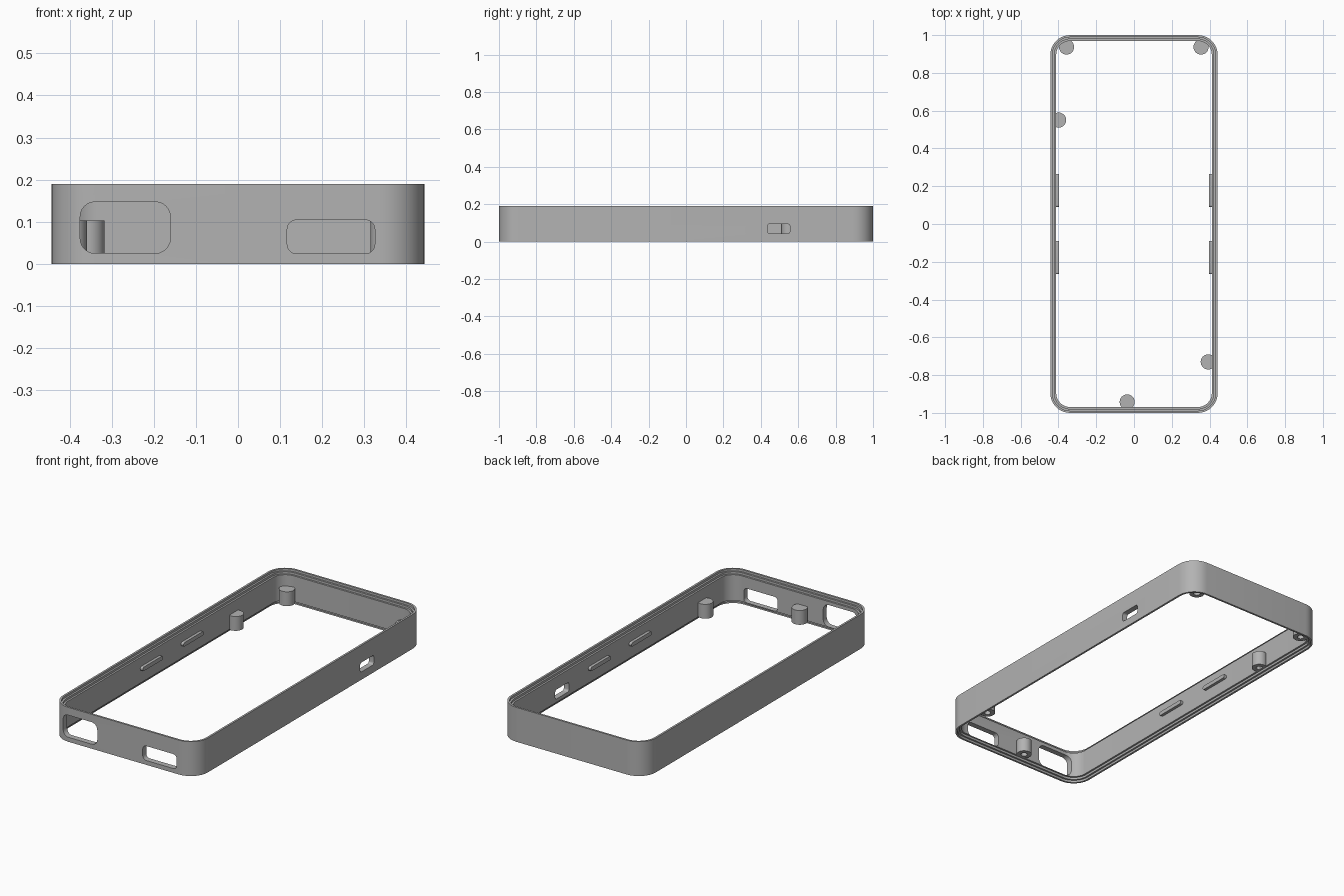
import bpy, bmesh
from math import cos, sin, pi
from mathutils import Matrix, Vector

if "Cube" in bpy.data.objects:
    bpy.data.objects.remove(bpy.data.objects["Cube"])

grey = bpy.data.materials.new("plain grey")
grey.use_nodes = True
colour = (0.45, 0.45, 0.45, 1)
grey.diffuse_color = colour
grey.node_tree.nodes["Principled BSDF"].inputs["Base Color"].default_value = colour

HALF_X, HALF_Y, HEIGHT, CORNER = 0.443, 1.0, 0.19, 0.105


def rounded_rect(hx, hy, r, steps=10):
    """Counter-clockwise outline of a rectangle with round corners."""
    pts = []
    for k, (sx, sy) in enumerate([(1, 1), (-1, 1), (-1, -1), (1, -1)]):
        for i in range(steps + 1):
            a = (k + i / steps) * pi / 2
            pts.append((sx * (hx - r) + r * cos(a), sy * (hy - r) + r * sin(a)))
    return pts


def make(name, bm):
    bmesh.ops.recalc_face_normals(bm, faces=bm.faces)
    mesh = bpy.data.meshes.new(name)
    bm.to_mesh(mesh)
    bm.free()
    mesh.materials.append(grey)
    obj = bpy.data.objects.new(name, mesh)
    bpy.context.collection.objects.link(obj)
    return obj


def select_only(obj):
    bpy.ops.object.select_all(action="DESELECT")
    obj.select_set(True)
    bpy.context.view_layer.objects.active = obj


def bridge(bm, a, b):
    for i in range(len(a)):
        j = (i + 1) % len(a)
        bm.faces.new((a[i], a[j], b[j], b[i]))


def cut(obj, cutter):
    cutter.hide_render = True
    select_only(obj)
    mod = obj.modifiers.new("cut", "BOOLEAN")
    mod.operation, mod.solver, mod.object = "DIFFERENCE", "EXACT", cutter
    bpy.ops.object.modifier_apply(modifier=mod.name)
    bpy.data.objects.remove(cutter)


def slab(name, hx, hy, r, depth, matrix):
    """Rounded rectangle extruded along its own z, then placed."""
    bm = bmesh.new()
    outline = rounded_rect(hx, hy, r, 6)
    low, high = ([bm.verts.new((x, y, z)) for x, y in outline] for z in (-depth / 2, depth / 2))
    bridge(bm, low, high)
    bm.faces.new(low)
    bm.faces.new(high)
    bm.transform(matrix)
    return make(name, bm)


def smooth(obj):
    select_only(obj)
    bpy.ops.object.shade_smooth_by_angle(angle=0.5)


# Frame: wall section with stepped rims, swept round the outline (inset, height)
section = [(0, 0), (0, HEIGHT), (0.011, HEIGHT), (0.011, 0.178), (0.021, 0.178), (0.021, 0.166),
           (0.031, 0.166), (0.031, 0.024), (0.021, 0.024), (0.021, 0.012), (0.011, 0.012), (0.011, 0)]
bm = bmesh.new()
loops = [[bm.verts.new((x, y, z)) for x, y in rounded_rect(HALF_X - d, HALF_Y - d, CORNER - d)]
         for d, z in section]
for a, b in zip(loops, loops[1:] + loops[:1]):
    bridge(bm, a, b)
frame = make("frame", bm)

# Port openings in the front wall and a small slot in the left wall
facing_front = Matrix.Rotation(pi / 2, 4, "X")
facing_side = Matrix.Rotation(pi / 2, 4, "Z") @ facing_front
for x, z, hx, hz, r in [(-0.268, 0.086, 0.107, 0.061, 0.035), (0.221, 0.064, 0.104, 0.04, 0.022)]:
    cut(frame, slab("port_cutter", hx, hz, r, 0.2, Matrix.Translation((x, -HALF_Y, z)) @ facing_front))
cut(frame, slab("slot_cutter", 0.06, 0.026, 0.012, 0.2,
                Matrix.Translation((HALF_X, 0.495, 0.069)) @ facing_side))
smooth(frame)


def cylinder(name, x, y, z0, z1, r):
    bm = bmesh.new()
    bmesh.ops.create_cone(bm, cap_ends=True, segments=32, radius1=r, radius2=r, depth=z1 - z0,
                          matrix=Matrix.Translation((x, y, (z0 + z1) / 2)))
    return make(name, bm)


# Screw posts, each with a blind hole from below
posts = {"back_right": (-0.357, 0.937), "back_left": (0.355, 0.937), "side_right": (-0.399, 0.55),
         "side_left": (0.393, -0.73), "front": (-0.036, -0.942)}
for name, (x, y) in posts.items():
    post = cylinder(name + "_post", x, y, 0.024, 0.103, 0.04)
    cut(post, cylinder("hole_cutter", x, y, -0.02, 0.08, 0.017))
    smooth(post)

# Short retaining ribs on the inside of both long walls
for side, sx in (("left", 1), ("right", -1)):
    for end, sy in (("back", 1), ("front", -1)):
        rib = slab(f"{side}_{end}_rib", 0.088, 0.011, 0.01, 0.03,
                   Matrix.Translation((sx * 0.411, sy * 0.178, 0.103)) @ facing_side)
        smooth(rib)
